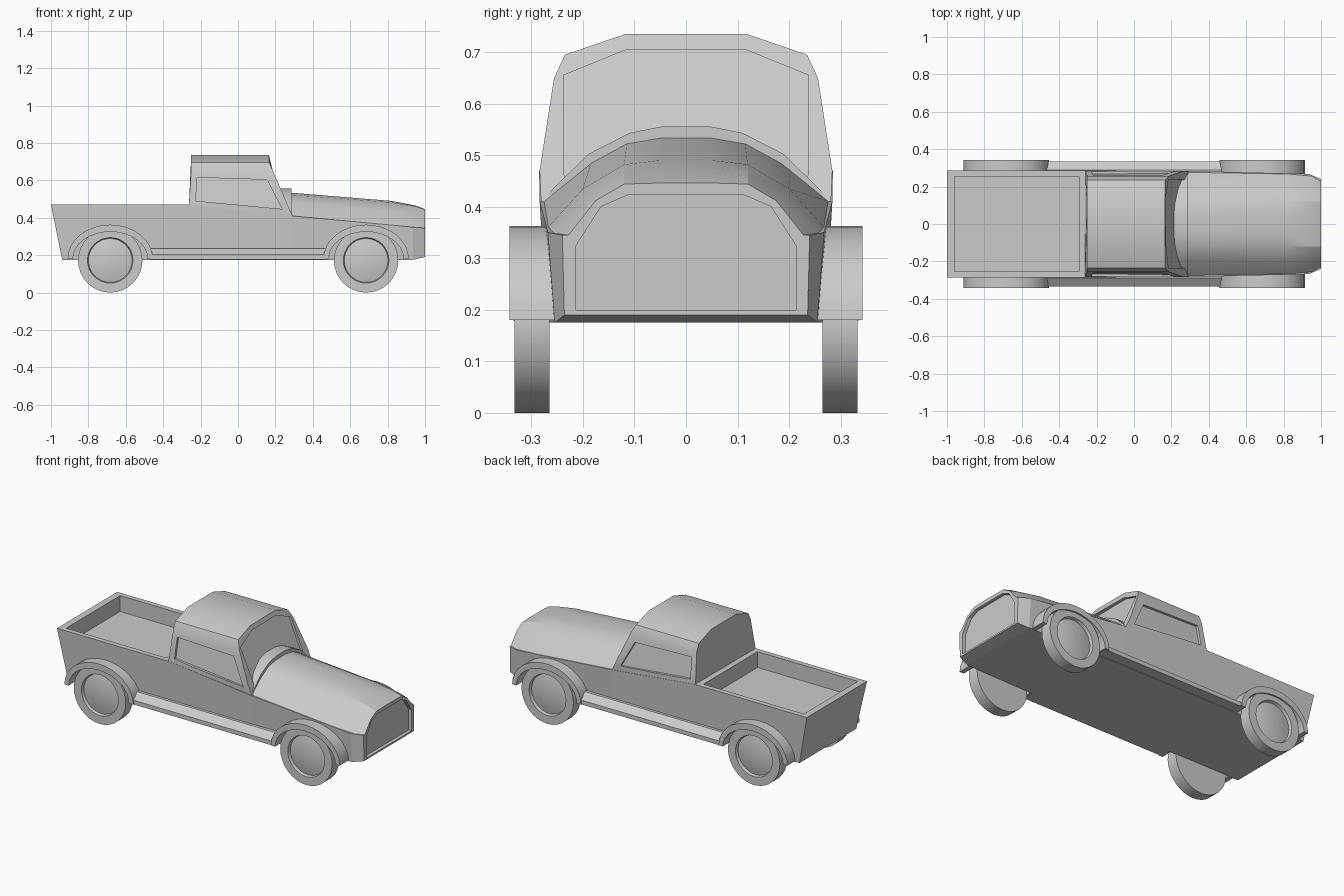
import bpy, bmesh
from math import sin, cos, pi, radians

if "Cube" in bpy.data.objects:
    bpy.data.objects.remove(bpy.data.objects["Cube"])


def loft(name, rings, smooth=0):
    """Skin a closed solid through rings of equal point count."""
    bm = bmesh.new()
    vs = [[bm.verts.new(p) for p in r] for r in rings]
    n = len(rings[0])
    for a, b in zip(vs, vs[1:]):
        for i in range(n):
            bm.faces.new((a[i], a[(i + 1) % n], b[(i + 1) % n], b[i]))
    bm.faces.new(vs[0])
    bm.faces.new(vs[-1])
    bmesh.ops.recalc_face_normals(bm, faces=bm.faces)
    me = bpy.data.meshes.new(name)
    bm.to_mesh(me)
    bm.free()
    ob = bpy.data.objects.new(name, me)
    bpy.context.collection.objects.link(ob)
    if smooth:
        activate(ob)
        bpy.ops.object.shade_smooth_by_angle(angle=radians(smooth))
    return ob


def activate(ob):
    bpy.ops.object.select_all(action='DESELECT')
    ob.select_set(True)
    bpy.context.view_layer.objects.active = ob


def cut(targets, cutter):
    """Subtract the cutter from each target, then remove it."""
    cutter.hide_render = True
    for ob in targets:
        activate(ob)
        m = ob.modifiers.new("recess", 'BOOLEAN')
        m.operation, m.solver, m.object = 'DIFFERENCE', 'EXACT', cutter
        bpy.ops.object.modifier_apply(modifier=m.name)
    bpy.data.objects.remove(cutter)


def arch(half):
    """Mirror a half outline (y, z), listed from the bottom up, to a full one."""
    return half + [(-y, z) for y, z in reversed(half)]


# Lower body with the load bed: x bottom, x top, half widths, heights
stations = [(-.94, -1.0, .268, .285, .175, .47), (-.255, -.255, .27, .285, .175, .47),
            (.29, .29, .27, .284, .175, .41), (.935, .935, .255, .268, .175, .35),
            (1.0, 1.0, .236, .24, .19, .345)]
body = loft("body", [[(xb, wb, zb), (xt, wt, zt), (xt, -wt, zt), (xb, -wb, zb)]
                     for xb, xt, wb, wt, zb, zt in stations])
cut([body], loft("bed_cutter", [[(-.96, -.255, z), (-.295, -.255, z), (-.295, .255, z), (-.96, .255, z)]
                                for z in (.375, .6)]))

# Hood
hood_sections = [
    (.27, [(.27, .32), (.278, .41), (.185, .485), (.115, .523), (.045, .535)]),
    (.82, [(.25, .30), (.268, .36), (.20, .435), (.12, .482), (.05, .49)]),
    (.95, [(.24, .30), (.258, .347), (.185, .42), (.12, .46), (.05, .465)]),
    (1.0, [(.225, .30), (.228, .345), (.175, .412), (.12, .444), (.05, .446)])]
hood = loft("hood", [[(x, y, z) for y, z in arch(h)] for x, h in hood_sections], 25)

# Recessed grille
grille = arch([(.213, .2), (.213, .325), (.165, .4), (.11, .424)])
cut([body, hood], loft("grille_cutter", [[(x, y, z) for y, z in grille] for x in (.98, 1.1)]))

# Cowl lip between windshield and hood
cowl = arch([(.262, .38), (.268, .425), (.19, .502), (.11, .543), (.045, .556)])
loft("cowl", [[(x, y, z) for y, z in cowl] for x in (.2, .285)], 30)


# Cab with a raked windshield
def rake(z):
    return .165 + max(0, .7 - z) * .435


section = arch([(.28, .38), (.284, .47), (.256, .65), (.235, .695), (.118, .735)])
cab = loft("cab", [[(-.262 + .012 * (z > .6), y, z) for y, z in section],
                   [(rake(z), y, z) for y, z in section]], 35)

# Windshield and side window recesses
shield = arch([(.236, .435), (.238, .655), (.115, .705)])
cut([cab], loft("windshield_cutter", [[(rake(z) + d, y, z) for y, z in shield] for d in (-.015, .2)]))
window = [(-.225, .49), (.235, .447), (.155, .603), (-.22, .615)]
for s in (1, -1):
    cut([cab], loft("window_cutter", [[(x, s * (.284 - (z - .47) * .155 + d), z) for x, z in window]
                                      for d in (-.015, .1)]))

# Wheels, fenders and running boards
wheel_profile = [(.172, .265), (.172, .333), (.122, .333), (.117, .316),
                 (.085, .323), (.045, .328), (.004, .33)]
for s, side in ((1, "left"), (-1, "right")):
    for x0, end in ((-.683, "rear"), (.685, "front")):
        loft(f"{end}_{side}_wheel",
             [[(x0 + r * cos(2 * pi * i / 32), s * y, .172 + r * sin(2 * pi * i / 32)) for i in range(32)]
              for r, y in wheel_profile], 30)
        loft(f"{end}_{side}_fender",
             [[(x0 + rx * cos(pi * i / 16), s * y, .18 + rz * sin(pi * i / 16))
               for rx, rz, y in ((.228, .183, .25), (.228, .183, .342), (.2, .145, .342), (.2, .145, .25))]
              for i in range(17)], 30)
    loft(f"{side}_running_board",
         [[(x, s * y, z) for y, z in ((.26, .235), (.29, .235), (.335, .203), (.335, .178), (.26, .178))]
          for x in (-.47, .475)])
